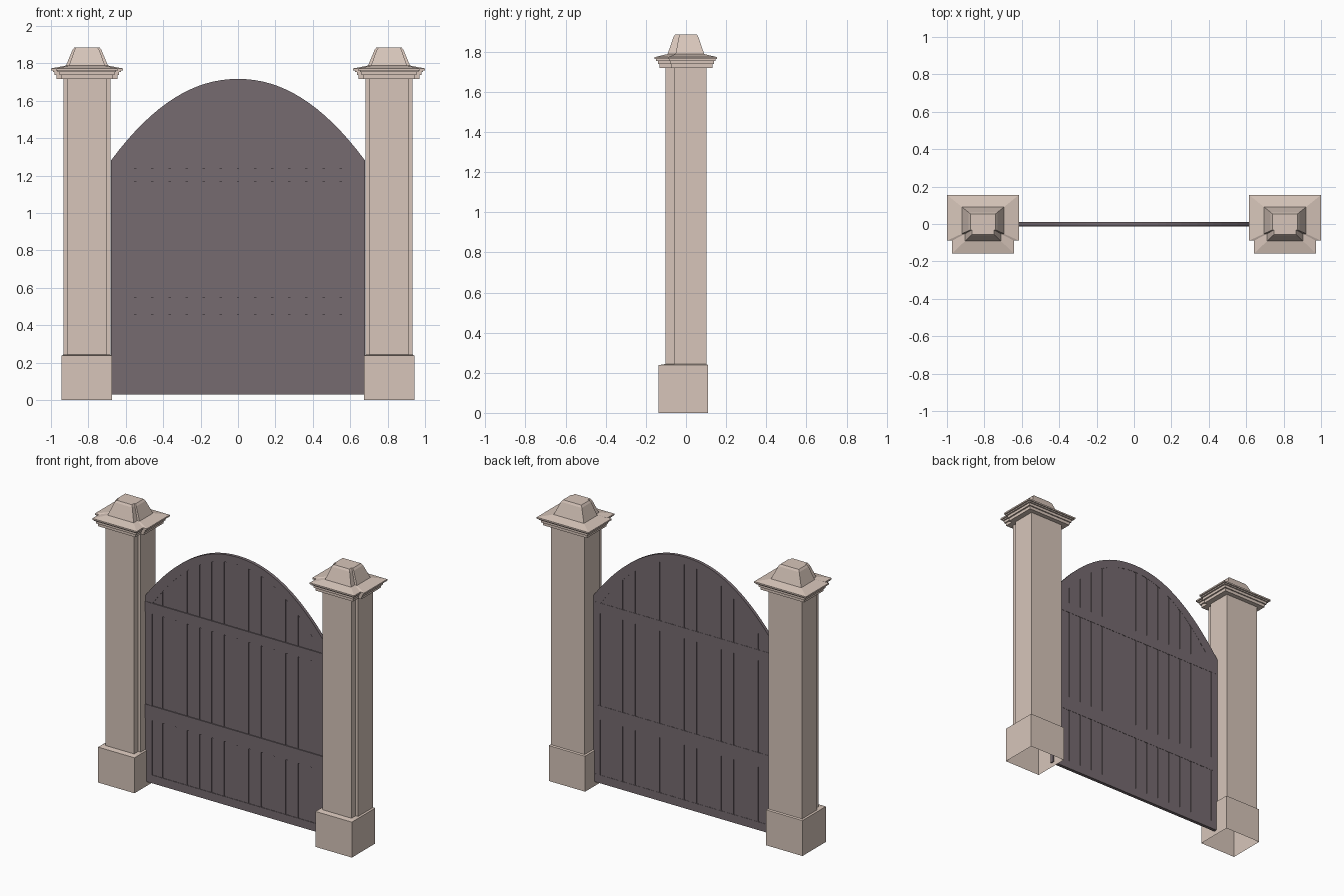
import bpy, bmesh

if "Cube" in bpy.data.objects:
    bpy.data.objects.remove(bpy.data.objects["Cube"])


def material(name, rgb):
    m = bpy.data.materials.new(name)
    m.diffuse_color = (*rgb, 1)
    m.use_nodes = True
    m.node_tree.nodes["Principled BSDF"].inputs["Base Color"].default_value = m.diffuse_color
    return m


STONE = material("stone", (0.68, 0.56, 0.49))
WOOD = material("wood", (0.18, 0.145, 0.16))


def loft(name, rings, mat, bottom=True):
    """Join equal-length rings of points into a closed skin."""
    bm = bmesh.new()
    vs = [[bm.verts.new(p) for p in r] for r in rings]
    n = len(rings[0])
    for a, b in zip(vs, vs[1:]):
        for i in range(n):
            j = (i + 1) % n
            bm.faces.new((a[i], a[j], b[j], b[i]))
    bm.faces.new(vs[-1])
    if bottom:
        bm.faces.new(vs[0][::-1])
    bmesh.ops.recalc_face_normals(bm, faces=bm.faces)
    me = bpy.data.meshes.new(name)
    bm.to_mesh(me)
    bm.free()
    me.materials.append(mat)
    ob = bpy.data.objects.new(name, me)
    bpy.context.collection.objects.link(ob)
    return ob


def prism(name, outline, y0, y1):
    return loft(name, [[(x, y, z) for x, z in outline] for y in (y0, y1)], WOOD)


def rect(x0, x1, z0, z1):
    return [(x0, z0), (x1, z0), (x1, z1), (x0, z1)]


# Pillars: plan with notched front corners, scaled per level
PLAN = [(-.107, -.102), (.107, -.102), (.107, -.058), (.125, -.058),
        (.125, .101), (-.125, .101), (-.125, -.058), (-.107, -.058)]


def levels(cx, table):
    return [[(cx + x * s, y * s, z) for x, y in PLAN] for z, s in table]


def box_ring(cx, hx, y0, y1, z):
    return [(cx - hx, y0, z), (cx + hx, y0, z), (cx + hx, y1, z), (cx - hx, y1, z)]


for side, cx in (("left", -.8075), ("right", .8075)):
    # open-bottomed plinth
    loft(f"{side}_pillar_base", [box_ring(cx, .135, -.138, .11, 0),
                                 box_ring(cx, .135, -.138, .11, .238),
                                 box_ring(cx, .126, -.105, .102, .243)], STONE, bottom=False)
    loft(f"{side}_pillar_shaft", levels(cx, [(.24, 1), (1.725, 1)]), STONE)
    # stepped moulding and truncated pyramid
    loft(f"{side}_pillar_cap", levels(cx, [(1.718, 1.3), (1.738, 1.3), (1.738, 1.38), (1.755, 1.38),
                                           (1.755, 1.46), (1.763, 1.46), (1.763, 1.54), (1.773, 1.54),
                                           (1.788, .92)]), STONE)
    loft(f"{side}_pillar_finial", levels(cx, [(1.782, .92), (1.872, .62), (1.885, .54)]), STONE)

# Gate leaf: arched outline
W, BOTTOM, SPRING, TOP = .68, .03, 1.28, 1.717


def arch(x, drop=0):
    return TOP - drop - (TOP - SPRING) * abs(x / W) ** 2.1


N = 32
xs = [-W + 2 * W * i / N for i in range(N + 1)]
prism("gate_panel", [(W, BOTTOM), (-W, BOTTOM)] + [(x, arch(x)) for x in xs], -.004, .006)

# Planks with narrow grooves between
PITCH, GROOVE, COUNT = .0915, .013, 14
for i in range(COUNT):
    a = (i - COUNT / 2) * PITCH + GROOVE / 2
    b = a + PITCH - GROOVE
    top = [(b + (a - b) * t / 4, arch(b + (a - b) * t / 4, .02)) for t in range(5)]
    prism(f"plank_{i + 1}", [(a, .04), (b, .04)] + top, -.008, .0095)

# Frame: arched head, stiles, bottom rail and cross rails
outer = [(x, arch(x)) for x in xs]
inner = [(x * .93, arch(x) - .05) for x in reversed(xs)]
prism("arched_head", outer + inner, -.011, .0105)
for side, s in (("left", -1), ("right", 1)):
    x0, x1 = sorted((s * .63, s * W))
    prism(f"{side}_stile", rect(x0, x1, BOTTOM, SPRING), -.011, .0105)
for name, z0, z1, front in (("bottom_rail", BOTTOM, .085, .011),
                            ("lower_rail", .455, .55, .014),
                            ("upper_rail", 1.17, 1.24, .014)):
    prism(name, rect(-W, W, z0, z1), -front, .011)
